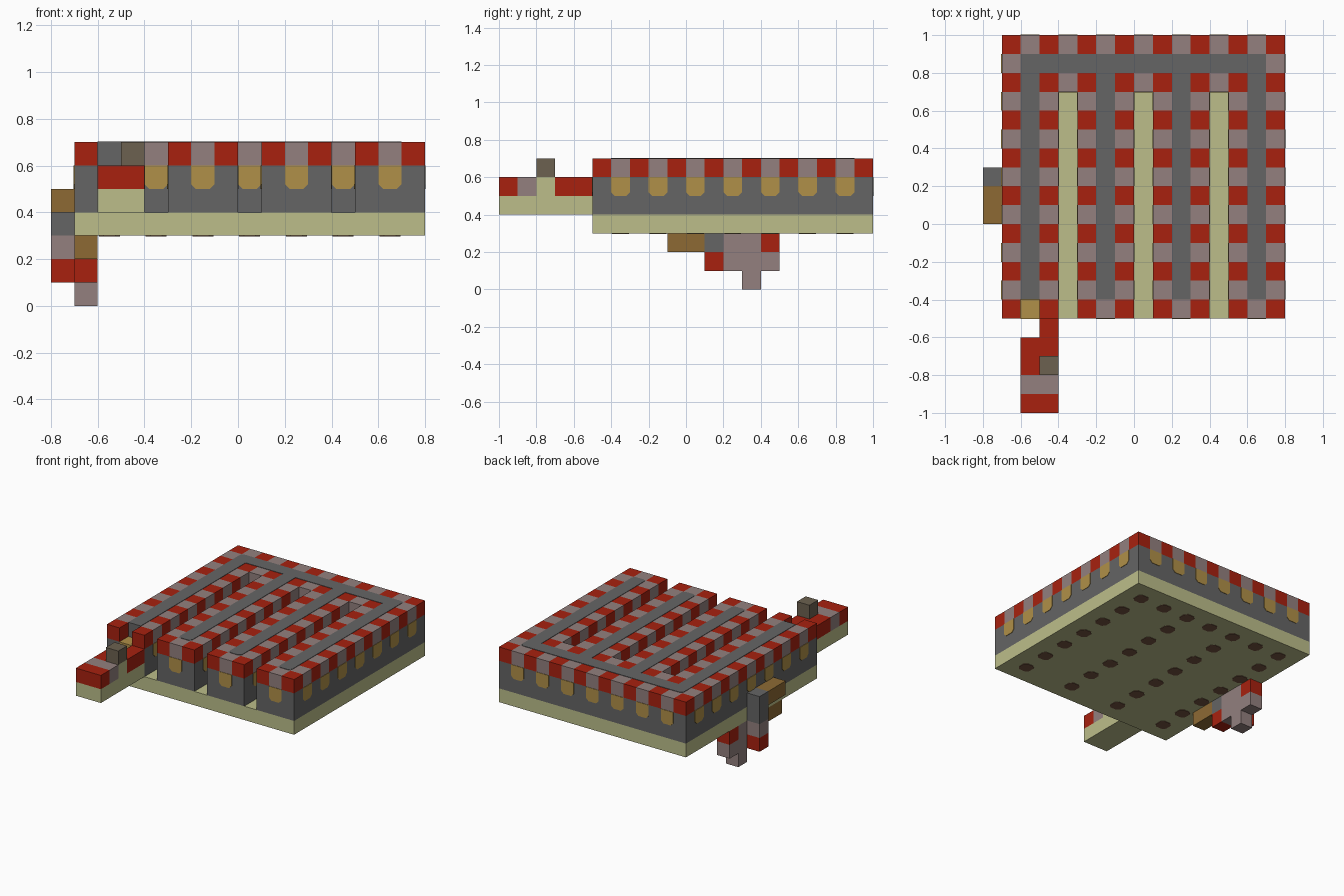
import bpy
import bmesh
from mathutils import Vector

cube = bpy.data.objects.get("Cube")
if cube:
    bpy.data.objects.remove(cube, do_unlink=True)


# Materials
def material(name, *rgb):
    lin = [((c / 255 + 0.055) / 1.055) ** 2.4 for c in rgb] + [1.0]
    m = bpy.data.materials.new(name)
    m.use_nodes = True
    m.diffuse_color = lin
    m.node_tree.nodes["Principled BSDF"].inputs["Base Color"].default_value = lin
    return m


RED = material("brick red", 168, 33, 15)
PINK = material("pinkish grey", 147, 128, 126)
GREY = material("stone grey", 101, 101, 101)
KHAKI = material("khaki", 188, 190, 138)
OCHRE = material("ochre", 176, 144, 72)
BROWN = material("wood brown", 141, 106, 52)
TAUPE = material("taupe", 108, 97, 80)
DARK = material("dark brown", 115, 83, 64)

S = 0.1              # cell size
X0, Y0 = -0.7, -0.5  # corner of the walled block
N = 15               # cells per side
FLOOR, SILL, BAND, TOP = 0.4, 0.5, 0.6, 0.7
THIN = 0.003
UP = Vector((0, 0, 1))
SIDES = [(1, 0), (-1, 0), (0, 1), (0, -1)]


def finish(name, bm, mats):
    mesh = bpy.data.meshes.new(name)
    bm.to_mesh(mesh)
    bm.free()
    for m in mats:
        mesh.materials.append(m)
    obj = bpy.data.objects.new(name, mesh)
    bpy.context.collection.objects.link(obj)
    return obj


def box(name, mat, x, y, z):
    bm = bmesh.new()
    bmesh.ops.create_cube(bm, size=1)
    for v in bm.verts:
        v.co = [a + (c + 0.5) * (b - a) for c, (a, b) in zip(v.co, (x, y, z))]
    return finish(name, bm, [mat])


def plate(bm, origin, u, v, outline):
    """Thin raised plate; the outline runs anticlockwise in the u, v plane."""
    n = u.cross(v) * THIN
    low = [origin + u * a + v * b for a, b in outline]
    outer = [bm.verts.new(p + n) for p in low]
    inner = [bm.verts.new(p) for p in low]
    bm.faces.new(outer)
    for k in range(len(low)):
        j = (k + 1) % len(low)
        bm.faces.new((inner[k], inner[j], outer[j], outer[k]))


def chamfered(x0, x1, y0, y1, low, high, c=0.02):
    """Rectangle with its low and / or high pair of corners cut off."""
    a, b = (c if low else 0), (c if high else 0)
    pts = [(x0 + a, y0), (x1 - a, y0), (x1, y0 + a), (x1, y1 - b),
           (x1 - b, y1), (x0 + b, y1), (x0, y1 - b), (x0, y0 + a)]
    return list(dict.fromkeys(pts))


# Plan rules: slots between the ranks, walkway along their middles
def height(i, j):
    if not (0 <= i < N and 0 <= j < N) or (i % 4 == 3 and j < 12):
        return 0
    return BAND if (i, j) == (1, 0) else TOP


def walkway(i, j):
    return (i % 4 == 1 and 1 <= j <= 13) or (j == 13 and 1 <= i <= 13)


# Walls with checkered crown, and windows below the paler blocks
box("foundation", KHAKI, (-0.7, 0.8), (-0.5, 1), (0.3, FLOOR))
walls, windows = bmesh.new(), bmesh.new()


def quad(pts, index):
    walls.faces.new([walls.verts.new(p) for p in pts]).material_index = index


for i in range(N):
    for j in range(N):
        h = height(i, j)
        if not h:
            continue
        centre = Vector((X0 + (i + 0.5) * S, Y0 + (j + 0.5) * S, 0))
        crown = 2 if walkway(i, j) else (i + j) % 2
        a, b = Vector((S / 2, S / 2, 0)), Vector((-S / 2, S / 2, 0))
        quad([centre + d + UP * h for d in (-a, -b, a, b)], 3 if h == BAND else crown)
        for dx, dy in SIDES:
            near = height(i + dx, j + dy)
            mid = centre + Vector((dx, dy, 0)) * S / 2
            t = Vector((-dy, dx, 0))
            for z0, z1, index in ((FLOOR, BAND, 2), (BAND, TOP, crown)):
                if near < z1 <= h:
                    e = t * S / 2
                    quad([mid - e + UP * z0, mid + e + UP * z0,
                          mid + e + UP * z1, mid - e + UP * z1], index)
            if not near and (i + j) % 2:
                plate(windows, mid + UP * SILL, t, UP,
                      chamfered(-S / 2, S / 2, 0, S, True, False))
bmesh.ops.remove_doubles(walls, verts=walls.verts, dist=1e-4)
finish("walls", walls, [RED, PINK, GREY, OCHRE])
finish("windows", windows, [OCHRE])

# Walkway on the wall tops: one cross bar and four long runs
X, Y = Vector((1, 0, 0)), Vector((0, 1, 0))
path = bmesh.new()
plate(path, UP * TOP, X, Y, chamfered(-0.6, 0.7, 0.8, 0.9, False, True))
for k in range(4):
    x = -0.6 + 0.4 * k
    plate(path, UP * TOP, X, Y, chamfered(x, x + S, -0.4, 0.8, k > 0, False))
finish("walkway", path, [GREY])

# Dark spots under the foundation, following the walkway
spots = bmesh.new()
for i in range(1, N, 2):
    for j in range(1, N, 2):
        if walkway(i, j):
            o = Vector((X0 + (i + 0.5) * S, Y0 + (j + 0.5) * S, 0.3))
            plate(spots, o, Y, X, chamfered(-0.045, 0.045, -0.045, 0.045, True, True))
finish("underside_spots", spots, [DARK])

# Front jetty with its small post
L, M, R = -0.6, -0.5, -0.4
box("jetty_base", KHAKI, (L, R), (-1, -0.6), (FLOOR, SILL))
box("jetty_base_link", KHAKI, (M, R), (-0.6, -0.5), (FLOOR, SILL))
box("jetty_end", RED, (L, R), (-1, -0.9), (SILL, BAND))
box("jetty_stripe", PINK, (L, R), (-0.9, -0.8), (SILL, BAND))
box("jetty_side", RED, (L, M), (-0.8, -0.7), (SILL, BAND))
box("jetty_post_foot", KHAKI, (M, R), (-0.8, -0.7), (SILL, BAND))
box("jetty_post", TAUPE, (M, R), (-0.8, -0.7), (BAND, TOP))
box("jetty_deck", RED, (L, R), (-0.7, -0.6), (SILL, BAND))
box("jetty_deck_link", RED, (M, R), (-0.6, -0.5), (SILL, BAND))

# Bracket and column on the right wall
OUT, UNDER = (-0.8, -0.7), (-0.7, -0.6)
box("bracket_beam", BROWN, OUT, (0, 0.2), (0.4, 0.5))
box("column_shaft", GREY, OUT, (0.2, 0.3), (0.3, 0.5))
box("column_lower", PINK, OUT, (0.2, 0.3), (0.2, 0.3))
box("column_tip", RED, OUT, (0.2, 0.3), (0.1, 0.2))

# Blocks hanging below the foundation
box("hanging_beam", BROWN, UNDER, (-0.1, 0.1), (0.2, 0.3))
box("hanging_joint", GREY, UNDER, (0.1, 0.2), (0.2, 0.3))
box("hanging_front_tip", RED, UNDER, (0.1, 0.2), (0.1, 0.2))
box("hanging_core", PINK, UNDER, (0.2, 0.4), (0.2, 0.3))
box("hanging_back_block", RED, UNDER, (0.4, 0.5), (0.2, 0.3))
box("hanging_shelf", PINK, UNDER, (0.2, 0.5), (0.1, 0.2))
box("hanging_foot", PINK, UNDER, (0.3, 0.4), (0, 0.1))
